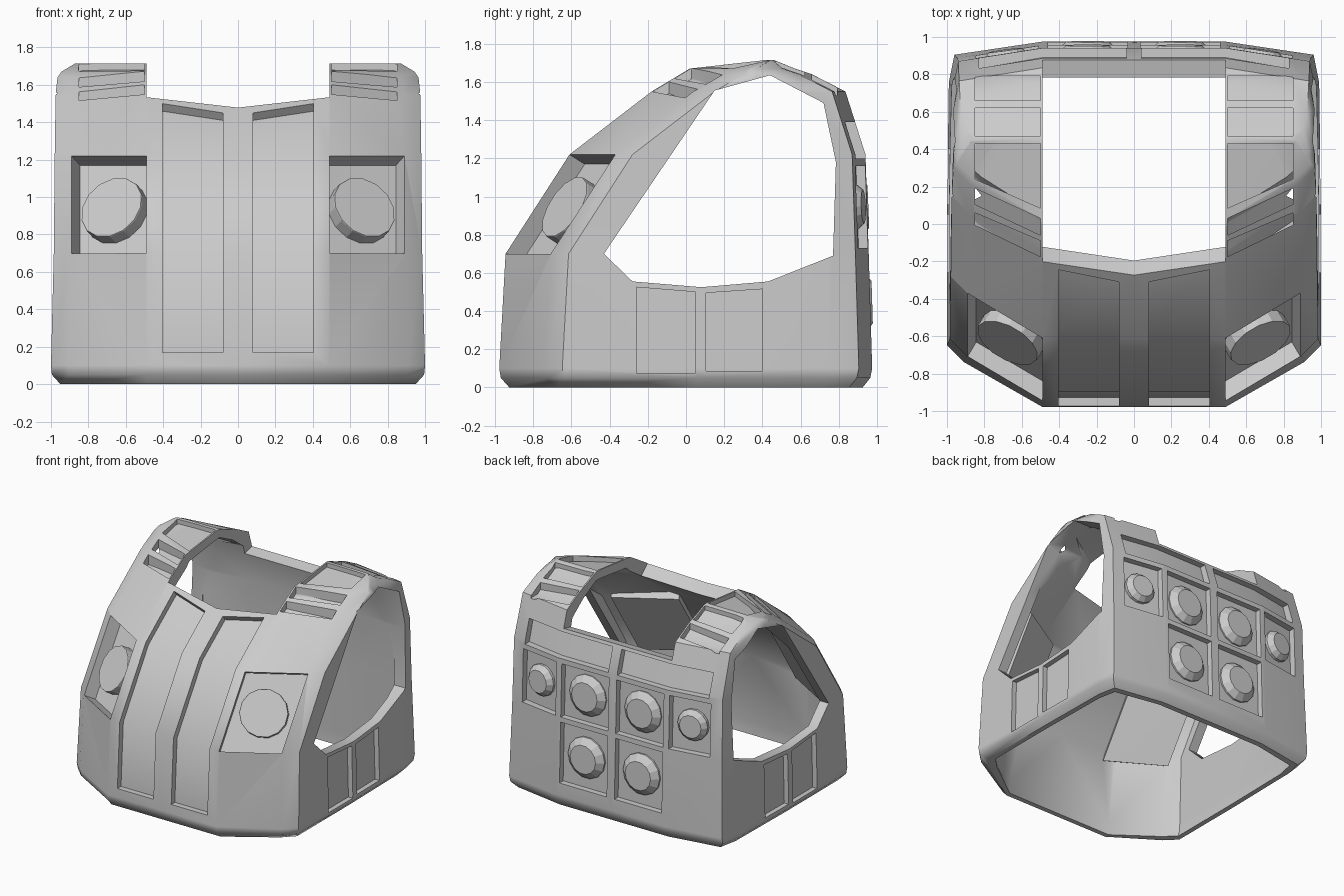
import bpy, bmesh, math
from mathutils import Vector, Matrix

if "Cube" in bpy.data.objects:
    bpy.data.objects.remove(bpy.data.objects["Cube"])

# Horizontal rings: height, front y, back y, half width
OUTER = [(0, -.925, .925, .95), (.05, -.97, .965, .995), (.10, -.978, .975, 1.0),
         (.70, -.945, .957, .985), (1.22, -.61, .94, .98), (1.55, -.18, .835, .975),
         (1.64, -.03, .66, .965), (1.67, .02, .57, .945), (1.715, .42, .46, .87)]
INNER = [(.02, -.885, .88, .91), (.05, -.885, .88, .92), (.10, -.885, .88, .92),
         (.67, -.85, .86, .905), (1.16, -.535, .845, .90), (1.46, -.125, .765, .895),
         (1.56, .03, .63, .885), (1.60, .07, .55, .865), (1.645, .42, .46, .79)]
CORE = [tuple((a + b) / 2 for a, b in zip(o, i)) for o, i in zip(OUTER, INNER)]


def finish(name, bm):
    bmesh.ops.recalc_face_normals(bm, faces=bm.faces)
    me = bpy.data.meshes.new(name)
    bm.to_mesh(me)
    bm.free()
    ob = bpy.data.objects.new(name, me)
    bpy.context.collection.objects.link(ob)
    return ob


def ring(z, f, b, w):
    k = min(1, (b - f) / .6)
    half = [(0, f), (.49, f), (w - .09, f + .24 * k), (w, f + .33 * k),
            (w, (f + b + .11 * k) / 2), (w - .01, b - .22 * k),
            (w - .04, b - .07 * k), (.49, b), (0, b)]
    return [(x, y, z) for x, y in half + [(-x, y) for x, y in half[-2:0:-1]]]


def loft(name, rings):
    bm = bmesh.new()
    rows = [[bm.verts.new(p) for p in ring(*r)] for r in rings]
    n = len(rows[0])
    for a, b in zip(rows, rows[1:]):
        for i in range(n):
            j = (i + 1) % n
            bm.faces.new((a[i], a[j], b[j], b[i]))
    bm.faces.new(rows[0])
    bm.faces.new(rows[-1])
    return finish(name, bm)


def hulls(name, sets, mirror=True):
    """One object made of a convex block per point set, mirrored over x."""
    bm = bmesh.new()
    for pts in sets:
        for s in ((1, -1) if mirror else (1,)):
            vs = [bm.verts.new((p[0] * s, p[1], p[2])) for p in pts]
            bmesh.ops.convex_hull(bm, input=vs)
    bmesh.ops.dissolve_limit(bm, angle_limit=.001, verts=bm.verts, edges=bm.edges)
    return finish(name, bm)


def boolean(ob, tool, op):
    m = ob.modifiers.new(op, 'BOOLEAN')
    m.object, m.operation, m.solver = tool, op, 'EXACT'
    bpy.context.view_layer.objects.active = ob
    bpy.ops.object.modifier_apply(modifier=m.name)
    bpy.data.objects.remove(tool)


def prism(poly, axis, a, b):
    """2D outline pushed from a to b along an axis."""
    out = []
    for u, v in poly:
        for d in (a, b):
            p = [u, v]
            p.insert(axis, d)
            out.append(p)
    return out


def rect(u0, u1, v0, v1):
    return [(u0, v0), (u1, v0), (u1, v1), (u0, v1)]


# Recessed panels
panels = []
strip = []
for x, top in ((.08, 1.45), (.405, 1.50)):             # front strips, sloped upper end
    y = -.31 + (top - 1.45) * 1.3
    strip += [(x, -1.2, .17), (x, -.15, .17), (x, -.15, top - 1.3 * (-.15 - y)),
              (x, -1.2, top + 1.3 * (y + 1.2))]
panels.append(strip)
for y0, y1, z0, za, zb in ((-.26, .05, .075, .525, .50), (.105, .40, .085, .495, .515)):
    panels.append(prism([(y0, z0), (y1, z0), (y1, zb), (y0, za)], 0, .8, 1.2))
for r in (rect(.04, .83, 1.20, 1.39), rect(.035, .46, .73, 1.16),
          rect(.51, .845, .73, 1.16), rect(.035, .46, .20, .69)):
    panels.append(prism(r, 1, .74, 1.2))                # back panels
for a, b, c, d in ((.085, .24, .43, .43), (-.06, .105, .19, .03), (-.175, -.005, .06, -.09)):
    panels.append(prism([(.50, a), (.85, b), (.85, c), (.50, d)], 2, 1.45, 1.9))
for y0, y1 in ((.47, .62), (.66, .79)):
    panels.append(prism(rect(.50, .85, y0, y1), 2, 1.53, 1.9))

# Armour shell
body = loft("torso_shell", OUTER)
boolean(body, hulls("panel_cutter", panels), 'DIFFERENCE')
boolean(body, loft("core", CORE), 'UNION')
boolean(body, loft("hollow", [(-.1, -.88, .875, .905)] + INNER), 'DIFFERENCE')

# Front corner pockets
quad = [Vector(p) for p in ((.49, -.945, .70), (.89, -.71, .70), (.89, -.37, 1.22), (.49, -.61, 1.22))]
mid = sum(quad, Vector()) / 4
nrm = (quad[1] - quad[0]).cross(quad[3] - quad[0]).normalized()


def pocket(scale, a, b):
    return [mid + (p - mid) * scale + nrm * d for p in quad for d in (a, b)]


boolean(body, hulls("pocket_back", [pocket(1.08, -.06, -.17)]), 'UNION')
boolean(body, hulls("pocket_cutter", [pocket(1, .15, -.105)]), 'DIFFERENCE')

# Arm holes
arm = [(-.43, .70), (-.28, .555), (.08, .525), (.43, .555), (.77, .69),
       (.785, 1.18), (.72, 1.49), (.44, 1.635), (.15, 1.555)]
boolean(body, hulls("arm_cutter", [prism(arm, 0, -1.3, 1.3)], False), 'DIFFERENCE')

# Neck opening with a shallow V at the front
neck = []
for x, dy, dz in ((-.488, 0, 0), (0, -.055, -.07), (.488, 0, 0)):
    neck += [(x, -.42 + dy, 1.73 + dz), (x, 0 + dy, 1.352 + dz), (x, .65, 1.36), (x, 1.1, 1.47),
             (x, 1.1, 2), (x, -.42 + dy, 2)]
boolean(body, hulls("neck_cutter", [neck], False), 'DIFFERENCE')


def select(ob):
    bpy.ops.object.select_all(action='DESELECT')
    ob.select_set(True)
    bpy.context.view_layer.objects.active = ob


select(body)
bpy.ops.object.shade_smooth_by_angle(angle=math.radians(42))
w = body.modifiers.new("weighted", 'WEIGHTED_NORMAL')
w.keep_sharp = True


# Round studs: a short drum with a chamfered face
def stud(name, base, normal, r, r_top, drum, height, sides):
    for s, side in ((1, "right"), (-1, "left")):
        bm = bmesh.new()
        rot = Vector((normal[0] * s, normal[1], normal[2])).to_track_quat('Z', 'Y').to_matrix().to_4x4()
        mat = Matrix.Translation((base[0] * s, base[1], base[2])) @ rot
        levels = [(r, -.02), (r, drum), (r_top, height)]
        rows = [[bm.verts.new(mat @ Vector((q * math.cos(math.tau * i / sides),
                                            q * math.sin(math.tau * i / sides), h)))
                 for i in range(sides)] for q, h in levels]
        for a, b in zip(rows, rows[1:]):
            for i in range(sides):
                j = (i + 1) % sides
                bm.faces.new((a[i], a[j], b[j], b[i]))
        bm.faces.new(rows[0])
        bm.faces.new(rows[-1])
        finish(name + "_" + side, bm)


stud("front_disc", mid - nrm * .105, nrm, .182, .18, .07, .075, 14)
stud("back_stud_upper", (.248, .895, .945), (0, 1, .04), .165, .115, .015, .06, 14)
stud("back_stud_lower", (.248, .915, .445), (0, 1, .03), .165, .115, .015, .06, 14)
stud("back_stud_outer", (.68, .87, .945), (.14, 1, .04), .125, .09, .02, .06, 14)
